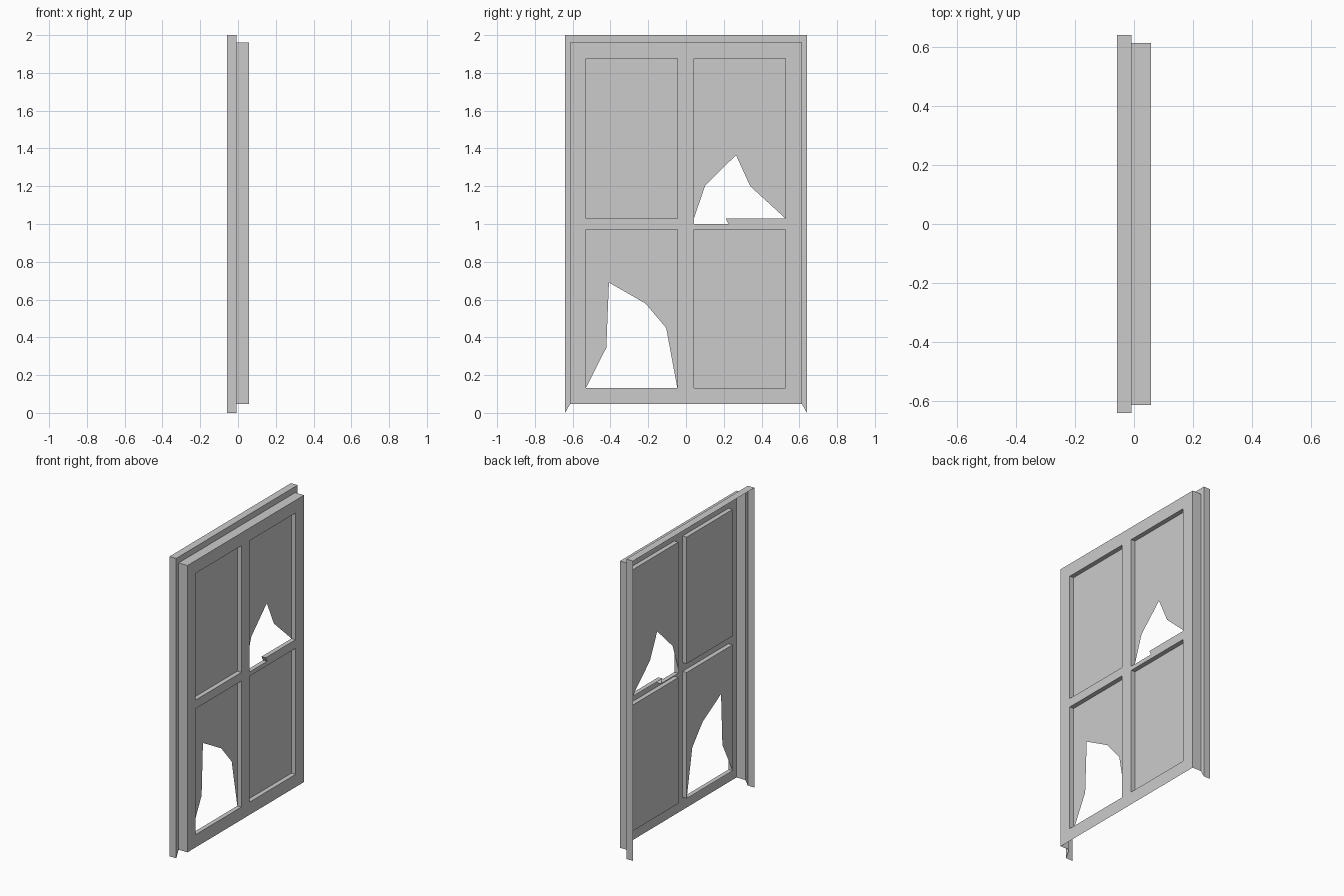
import bpy, bmesh

if "Cube" in bpy.data.objects:
    bpy.data.objects.remove(bpy.data.objects["Cube"])

XB, XM, XF, XR = -0.057, -0.008, 0.057, 0.027   # back, step, front, recess planes
YS = [-0.614, -0.53, -0.046, 0.042, 0.526, 0.614]
ZS = [0.047, 0.132, 0.972, 1.03, 1.875, 1.96]


def make(name, polys):
    """Open sheet object from a list of 3D polygons."""
    bm = bmesh.new()
    for p in polys:
        bm.faces.new([bm.verts.new(v) for v in p])
    bmesh.ops.remove_doubles(bm, verts=bm.verts, dist=1e-5)
    me = bpy.data.meshes.new(name)
    bm.to_mesh(me)
    bm.free()
    ob = bpy.data.objects.new(name, me)
    bpy.context.collection.objects.link(ob)
    return ob


def flat(x, pts):
    return [(x, y, z) for y, z in pts]


def rect(y0, y1, z0, z1):
    return [(y0, z0), (y1, z0), (y1, z1), (y0, z1)]


def arch(x, w, bottom, top):
    return flat(x, [(-w, bottom), (-w, top), (w, top), (w, bottom)])


def bridge(a, b):
    return [[a[i], b[i], b[i + 1], a[i + 1]] for i in range(len(a) - 1)]


def reveal(outline):
    """Walls from the front plane back to the recessed panel (CCW outline)."""
    f, g = flat(XF, outline), flat(XR, outline)
    n = len(f)
    return [[f[i], f[(i + 1) % n], g[(i + 1) % n], g[i]] for i in range(n)]


# Outer frame: stepped sheet around both sides and the top, open below
outer_back = arch(XB, 0.64, 0.0, 2.0)
outer_front = arch(XM, 0.64, 0.0, 2.0)
inner_back = arch(XM, 0.614, ZS[0], ZS[-1])
inner_front = arch(XF, 0.614, ZS[0], ZS[-1])
make("outer_frame", bridge(outer_back, outer_front) + bridge(outer_front, inner_back))

# Sash: side walls, rails and stiles, and the reveals of the four openings
notch = [(YS[3], 1.0), (0.225, 1.0), (0.21, ZS[3])]
sash = bridge(inner_back, inner_front)
for i in range(5):
    for j in range(5):
        if i in (1, 3) and j in (1, 3):
            outline = rect(YS[i], YS[i + 1], ZS[j], ZS[j + 1])
            if (i, j) == (3, 3):              # chipped lower edge
                outline = notch + outline[1:]
            sash += reveal(outline)
        elif (i, j) == (3, 2):                # chipped middle rail
            sash.append(flat(XF, [(YS[3], ZS[2]), (YS[4], ZS[2]), (YS[4], ZS[3])]
                             + notch[::-1]))
        else:
            sash.append(flat(XF, rect(YS[i], YS[i + 1], ZS[j], ZS[j + 1])))
make("sash", sash)

# Recessed panels, two whole
make("panel_upper_left", [flat(XR, rect(YS[1], YS[2], ZS[3], ZS[4]))])
make("panel_lower_right", [flat(XR, rect(YS[3], YS[4], ZS[1], ZS[2]))])

# Two broken panels: top corners plus the jagged edge of the hole
make("panel_upper_right_broken", [flat(XR, [
    (YS[4], ZS[4]), (YS[3], ZS[4]), (YS[3], ZS[3]), (0.102, 1.205),
    (0.265, 1.365), (0.34, 1.2), (YS[4], ZS[3])])])
make("panel_lower_left_broken", [flat(XR, [
    (YS[2], ZS[2]), (YS[1], ZS[2]), (YS[1], ZS[1]), (-0.422, 0.345),
    (-0.408, 0.69), (-0.215, 0.58), (-0.105, 0.45), (YS[2], ZS[1])])])
